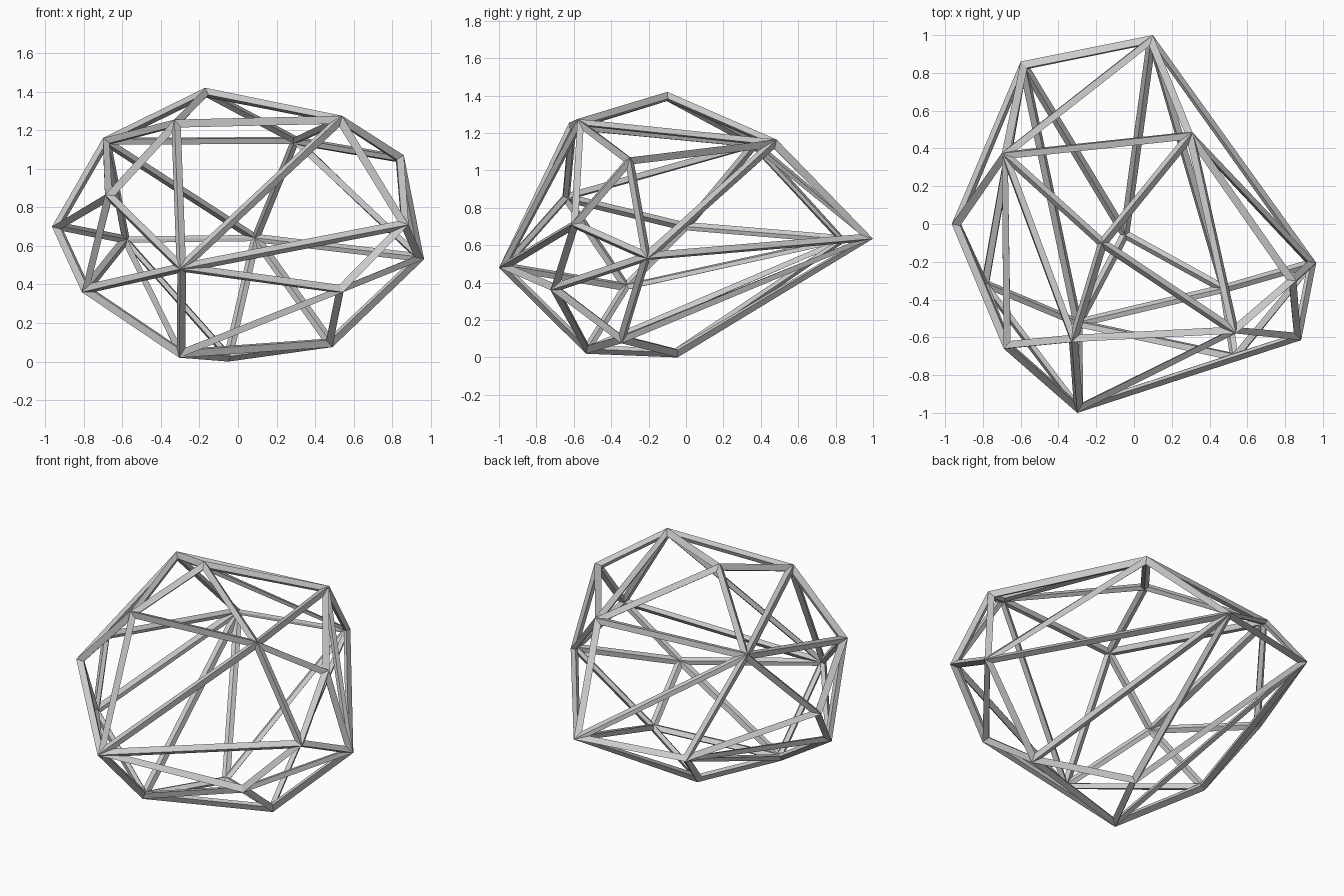
import bpy, bmesh

if "Cube" in bpy.data.objects:
    bpy.data.objects.remove(bpy.data.objects["Cube"])

# Corners of the faceted cage, one letter each
P = {
    'A': (-.17, -.10, 1.42), 'B': (.54, -.58, 1.275), 'C': (-.33, -.625, 1.255),
    'D': (-.70, .375, 1.16), 'E': (.31, .485, 1.165), 'F': (.86, -.30, 1.07),
    'G': (-.69, -.66, .865), 'H': (-.965, 0, .70), 'I': (.885, -.615, .71),
    'J': (.965, -.205, .53), 'K': (-.60, .86, .625), 'L': (.10, 1.0, .635),
    'M': (-.30, -1.0, .48), 'N': (-.81, -.325, .36), 'O': (.545, -.725, .36),
    'P': (.49, -.345, .075), 'Q': (-.305, -.535, .02), 'R': (-.05, -.045, 0),
}
# Triangles of the closed shell
TRIS = ("ABC ACD ADE AEB DCG DGH DHK DKL DLE CGM CMB GHN GNM ELJ EJF EFB "
        "BFI BIM FJI IMO IOJ OJP OPQ OQM MQN NQK NKH QRK QRP RPL RKL PLJ").split()

bm = bmesh.new()
verts = {k: bm.verts.new(co) for k, co in P.items()}
for t in TRIS:
    bm.faces.new([verts[c] for c in t])
bmesh.ops.recalc_face_normals(bm, faces=bm.faces[:])
mesh = bpy.data.meshes.new("strut_cage")
bm.to_mesh(mesh)
bm.free()

# Turn every edge into a strut
cage = bpy.data.objects.new("strut_cage", mesh)
bpy.context.collection.objects.link(cage)
wire = cage.modifiers.new("struts", 'WIREFRAME')
wire.thickness = 0.05
wire.offset = -1
wire.use_even_offset = True
wire.use_replace = True
